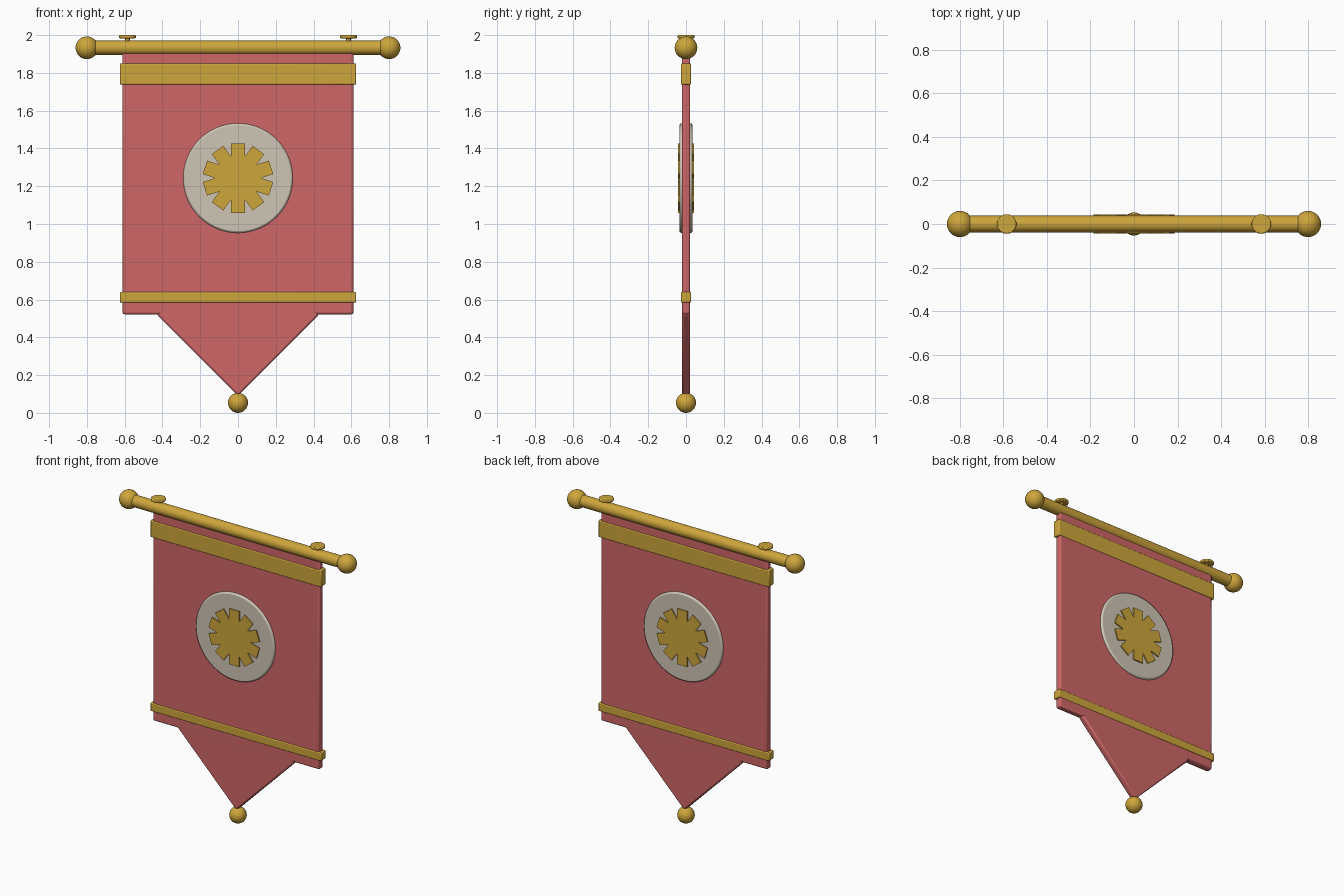
import bpy, bmesh, math
from mathutils import Vector

if "Cube" in bpy.data.objects:
    bpy.data.objects.remove(bpy.data.objects["Cube"])


def material(name, rgb):
    m = bpy.data.materials.new(name)
    m.diffuse_color = (*rgb, 1)
    m.use_nodes = True
    m.node_tree.nodes["Principled BSDF"].inputs["Base Color"].default_value = m.diffuse_color
    return m


GOLD = material("gold", (0.62, 0.38, 0.045))
RED = material("faded red", (0.62, 0.135, 0.135))
CREAM = material("cream", (0.62, 0.56, 0.46))


def finish(ob, name, mat, bevel=0.0, segments=2):
    ob.name = name
    ob.data.materials.append(mat)
    if bevel:
        b = ob.modifiers.new("soft_edges", 'BEVEL')
        b.width, b.segments, b.limit_method = bevel, segments, 'ANGLE'
    bpy.ops.object.select_all(action='DESELECT')
    ob.select_set(True)
    bpy.context.view_layer.objects.active = ob
    bpy.ops.object.shade_smooth_by_angle(angle=math.radians(35))
    return ob


def plate(name, outline, half_depth, mat, bevel=0.0):
    """Extrude an (x, z) outline symmetrically through y = 0."""
    bm = bmesh.new()
    face = bm.faces.new([bm.verts.new((x, -half_depth, z)) for x, z in outline])
    ext = bmesh.ops.extrude_face_region(bm, geom=[face])
    moved = [v for v in ext["geom"] if isinstance(v, bmesh.types.BMVert)]
    bmesh.ops.translate(bm, verts=moved, vec=(0, 2 * half_depth, 0))
    bmesh.ops.recalc_face_normals(bm, faces=bm.faces)
    me = bpy.data.meshes.new(name)
    bm.to_mesh(me)
    bm.free()
    ob = bpy.data.objects.new(name, me)
    bpy.context.collection.objects.link(ob)
    return finish(ob, name, mat, bevel)


def rect(half_w, z0, z1):
    return [(-half_w, z0), (half_w, z0), (half_w, z1), (-half_w, z1)]


def cylinder(name, radius, depth, loc, mat, rot=(0, 0, 0), verts=32, bevel=0.0):
    bpy.ops.mesh.primitive_cylinder_add(vertices=verts, radius=radius, depth=depth,
                                        location=loc, rotation=rot)
    return finish(bpy.context.object, name, mat, bevel)


def ball(name, radius, loc):
    bpy.ops.mesh.primitive_uv_sphere_add(segments=32, ring_count=16, radius=radius, location=loc)
    return finish(bpy.context.object, name, GOLD)


# Cloth and its pointed tail
plate("cloth", rect(0.611, 0.522, 1.915), 0.022, RED, 0.01)
plate("cloth_tail", [(-0.43, 0.522), (0, 0.09), (0.43, 0.522), (0.39, 0.56), (-0.39, 0.56)],
      0.0215, RED, 0.01)

# Gold trim bands
plate("upper_band", rect(0.626, 1.738, 1.85), 0.026, GOLD, 0.006)
plate("lower_band", rect(0.626, 0.584, 0.64), 0.026, GOLD, 0.006)

# Medallion disc, showing on both sides
CZ = 1.243
cylinder("medallion", 0.29, 0.07, (0, 0, CZ), CREAM, (math.pi / 2, 0, 0), 64, 0.01)

# Ten-toothed emblem: square teeth with sharp valleys between them
half_w, reach = 0.0375, 0.184
valley = half_w / math.sin(math.radians(18))
outline = []
for i in range(10):
    a = math.radians(90 + 36 * i)
    out, side = Vector((math.cos(a), math.sin(a))), Vector((-math.sin(a), math.cos(a)))
    b = a + math.radians(18)
    for p in (out * reach - side * half_w, out * reach + side * half_w,
              Vector((math.cos(b), math.sin(b))) * valley):
        outline.append((p.x, p.y + CZ))
plate("emblem", outline, 0.043, GOLD)

# Rod with end balls, and the ball at the tip of the tail
RZ = 1.933
cylinder("rod", 0.038, 1.6, (0, 0, RZ), GOLD, (0, math.pi / 2, 0))
ball("tail_ball", 0.053, (0, 0, 0.053))

# End balls and hanging studs on each side
for side, s in (("left", -1), ("right", 1)):
    ball(side + "_rod_ball", 0.06, (s * 0.8, 0, RZ))
    cylinder(side + "_stud_stem", 0.012, 0.05, (s * 0.585, 0, 1.968), GOLD, verts=16)
    cylinder(side + "_stud_cap", 0.045, 0.017, (s * 0.585, 0, 1.9915), GOLD, bevel=0.005)
